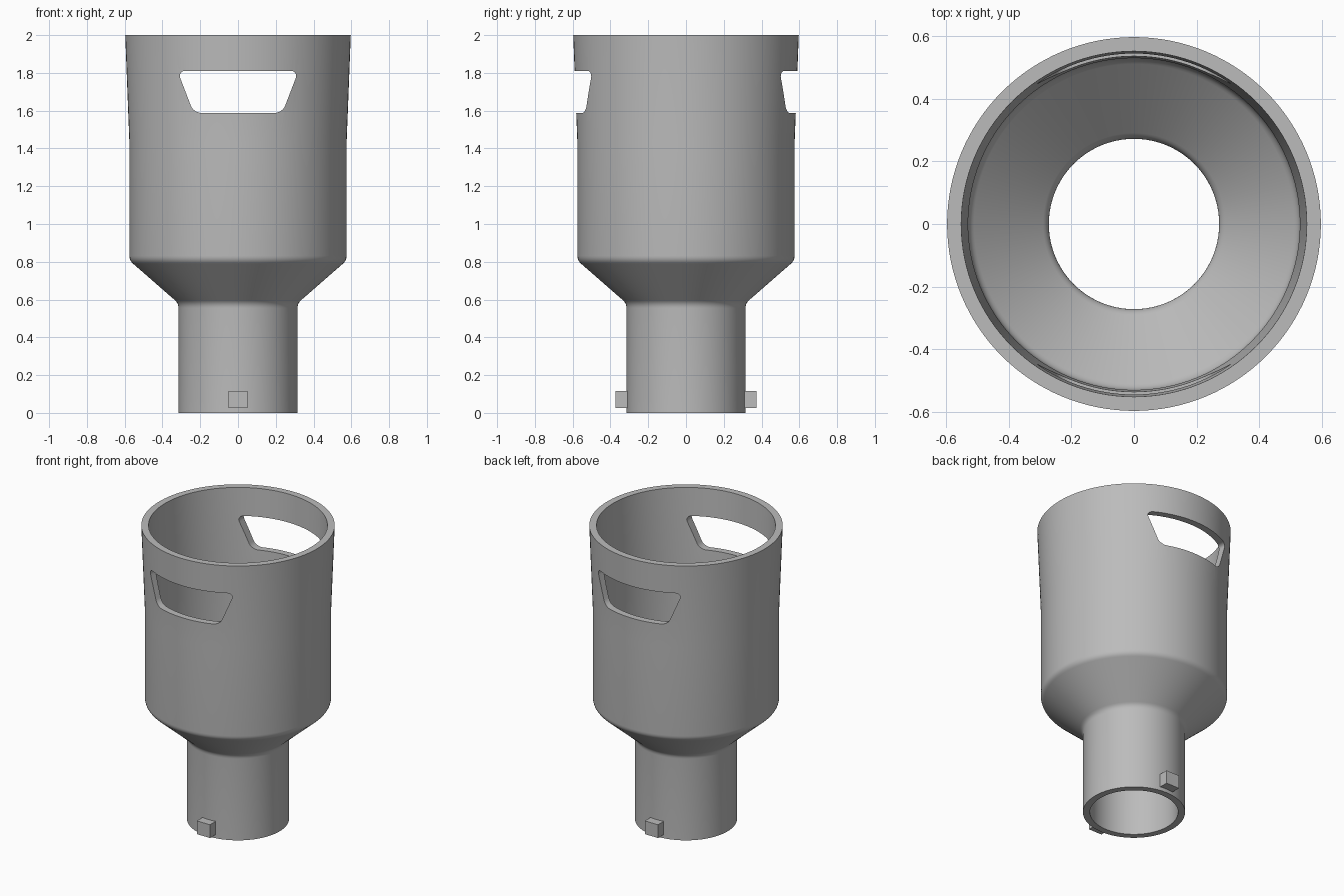
import bpy, bmesh
from math import radians, tau
from mathutils import Vector, Matrix

cube = bpy.data.objects.get("Cube")
if cube:
    bpy.data.objects.remove(cube, do_unlink=True)

grey = bpy.data.materials.new("plain_grey")
grey.use_nodes = True
colour = (0.5, 0.5, 0.5, 1)
grey.diffuse_color = colour
grey.node_tree.nodes["Principled BSDF"].inputs["Base Color"].default_value = colour


def make_object(name, bm):
    bmesh.ops.recalc_face_normals(bm, faces=bm.faces)
    mesh = bpy.data.meshes.new(name)
    bm.to_mesh(mesh)
    bm.free()
    mesh.materials.append(grey)
    obj = bpy.data.objects.new(name, mesh)
    bpy.context.collection.objects.link(obj)
    return obj


def fillet(before, corner, after, size=0.025, steps=5):
    """Points of a small curve that rounds one corner of the profile."""
    p, c, n = Vector(before), Vector(corner), Vector(after)
    a = c + (p - c).normalized() * size
    b = c + (n - c).normalized() * size
    ts = [i / steps for i in range(steps + 1)]
    return [a * (1 - t) ** 2 + c * 2 * t * (1 - t) + b * t * t for t in ts]


# Hollow body: closed wall profile (radius, height) spun around z
outer = [(0.315, 0), (0.315, 0.58), (0.575, 0.807), (0.575, 1.43), (0.597, 2)]
inner = [(0.552, 2), (0.53, 1.43), (0.53, 0.825), (0.272, 0.6), (0.272, 0)]
profile = [Vector(outer[0]), *fillet(*outer[0:3]), *fillet(*outer[1:4]),
           Vector(outer[3]), Vector(outer[4]),
           Vector(inner[0]), Vector(inner[1]), *fillet(*inner[1:4]),
           *fillet(*inner[2:5]), Vector(inner[4])]
bm = bmesh.new()
ring = [bm.verts.new((p.x, 0, p.y)) for p in profile]
edges = [bm.edges.new((v, ring[i - 1])) for i, v in enumerate(ring)]
bmesh.ops.spin(bm, geom=ring + edges, axis=(0, 0, 1), cent=(0, 0, 0),
               angle=tau, steps=128, use_merge=False)
bmesh.ops.remove_doubles(bm, verts=bm.verts, dist=0.0001)
body = make_object("body", bm)

# Rounded trapezoid cutter opening a window in front and back
bm = bmesh.new()
corners = [(-0.235, 1.588), (0.235, 1.588), (0.32, 1.81), (-0.32, 1.81)]
face = bm.faces.new([bm.verts.new((x, -1, z)) for x, z in corners])
side = bmesh.ops.extrude_face_region(bm, geom=[face])["geom"]
bmesh.ops.translate(bm, vec=(0, 2, 0),
                    verts=[g for g in side if isinstance(g, bmesh.types.BMVert)])
long_edges = [e for e in bm.edges if abs(e.verts[0].co.y - e.verts[1].co.y) > 1]
bmesh.ops.bevel(bm, geom=long_edges, offset=0.04, segments=6, profile=0.5,
                affect='EDGES')
cutter = make_object("window_cutter", bm)
cutter.hide_render = True

cut = body.modifiers.new("windows", 'BOOLEAN')
cut.operation = 'DIFFERENCE'
cut.solver = 'EXACT'
cut.object = cutter
bpy.context.view_layer.objects.active = body
body.select_set(True)
bpy.ops.object.modifier_apply(modifier=cut.name)
bpy.data.objects.remove(cutter, do_unlink=True)
bpy.ops.object.select_all(action='DESELECT')
body.select_set(True)
bpy.ops.object.shade_smooth_by_angle(angle=radians(30))

# Locking lugs at the foot of the neck
for name, direction in (("front_lug", -1), ("back_lug", 1)):
    bm = bmesh.new()
    bmesh.ops.create_cube(bm, size=1, matrix=Matrix.Translation(
        (0, direction * 0.335, 0.07)) @ Matrix.Diagonal((0.1, 0.075, 0.09, 1)))
    make_object(name, bm)
